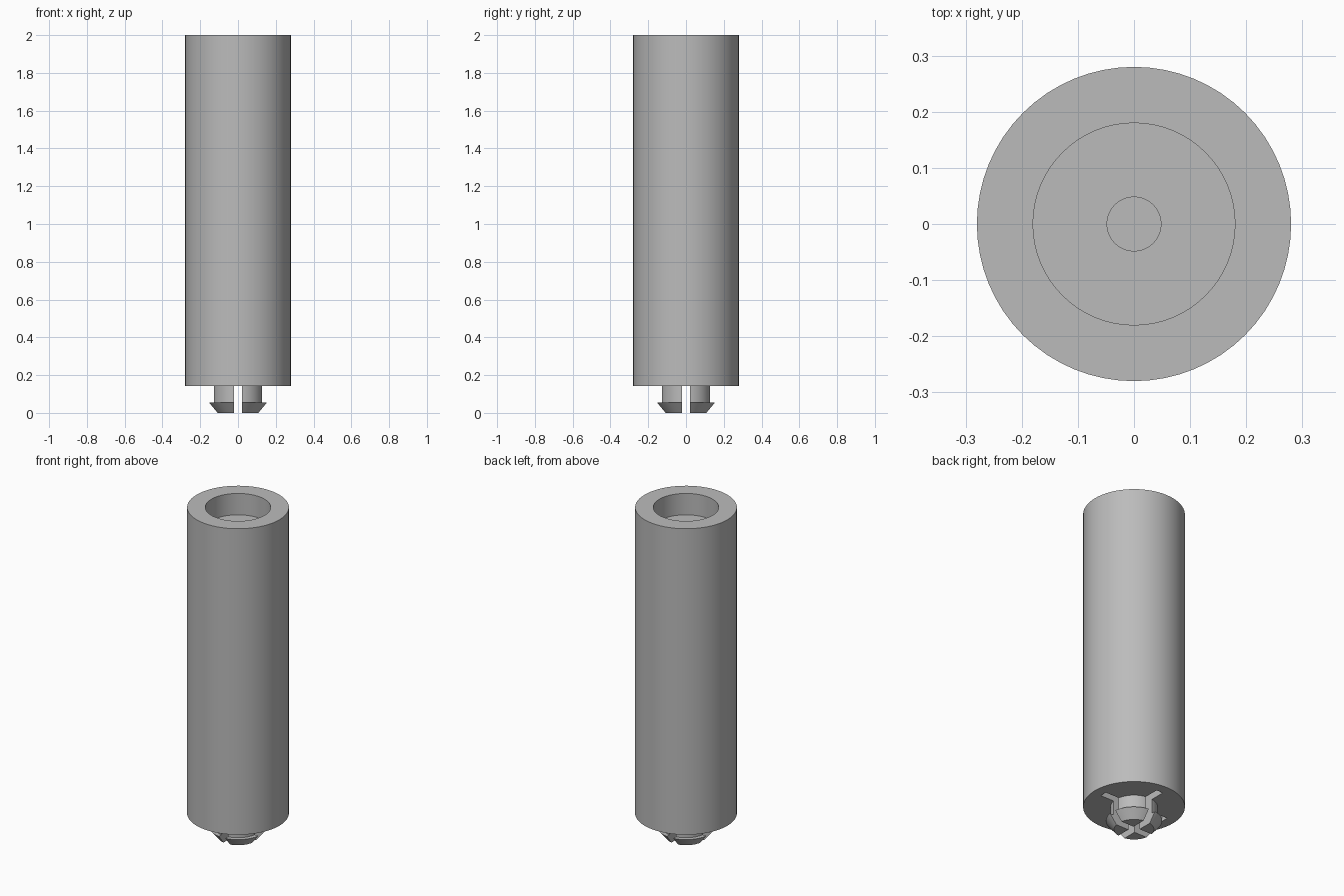
import bpy, bmesh, math
from mathutils import Matrix

cube = bpy.data.objects.get("Cube")
if cube:
    bpy.data.objects.remove(cube, do_unlink=True)

SEGMENTS = 64
BASE = 0.143      # underside of the tube
SLOT = 0.044      # width of the cross slots

grey = bpy.data.materials.new("plain_grey")
grey.use_nodes = True
grey.diffuse_color = (0.5, 0.5, 0.5, 1)
grey.node_tree.nodes["Principled BSDF"].inputs["Base Color"].default_value = (0.5, 0.5, 0.5, 1)


def finish(name, bm):
    mesh = bpy.data.meshes.new(name)
    bmesh.ops.recalc_face_normals(bm, faces=bm.faces)
    bm.to_mesh(mesh)
    bm.free()
    obj = bpy.data.objects.new(name, mesh)
    bpy.context.collection.objects.link(obj)
    mesh.materials.append(grey)
    return obj


def lathe(name, profile):
    """Spin an (r, z) profile around the vertical axis."""
    bm = bmesh.new()
    verts = [bm.verts.new((r, 0, z)) for r, z in profile]
    edges = [bm.edges.new(pair) for pair in zip(verts, verts[1:])]
    bmesh.ops.spin(bm, geom=verts + edges, cent=(0, 0, 0), axis=(0, 0, 1),
                   angle=math.tau, steps=SEGMENTS, use_duplicate=False)
    bmesh.ops.remove_doubles(bm, verts=bm.verts, dist=0.0001)
    return finish(name, bm)


def slot_cutter(name, length, width, bottom, top, angle):
    bm = bmesh.new()
    bmesh.ops.create_cube(bm, size=1, matrix=Matrix.Rotation(angle, 4, "Z")
                          @ Matrix.Translation((0, 0, (bottom + top) / 2))
                          @ Matrix.Diagonal((length, width, top - bottom, 1)))
    obj = finish(name, bm)
    obj.hide_render = True
    obj.hide_viewport = True
    obj.display_type = "WIRE"
    return obj


# Tube with a round socket and a narrow blind bore in the socket floor
tube = lathe("tube_body", [(0, BASE), (0.28, BASE), (0.28, 2), (0.18, 2),
                           (0.18, 1.87), (0.048, 1.87), (0.048, 1.7), (0, 1.7)])

# Snap peg with a barbed, tapered tip
peg = lathe("snap_peg", [(0, 0), (0.11, 0), (0.155, 0.055), (0.13, 0.055),
                         (0.13, BASE), (0, BASE)])

# Cross slots split the peg into four prongs and run into the tube underside
for i in range(2):
    cutter = slot_cutter(f"slot_cutter_{i + 1}", 0.44, SLOT, -0.1, BASE + 0.05,
                         i * math.pi / 2)
    for part in (tube, peg):
        cut = part.modifiers.new("cross_slot", "BOOLEAN")
        cut.operation = "DIFFERENCE"
        cut.solver = "EXACT"
        cut.object = cutter

# Apply the cuts, then smooth the round walls and keep the rims sharp
for part in (tube, peg):
    bpy.ops.object.select_all(action="DESELECT")
    part.select_set(True)
    bpy.context.view_layer.objects.active = part
    for cut in list(part.modifiers):
        bpy.ops.object.modifier_apply(modifier=cut.name)
    bpy.ops.object.shade_smooth_by_angle(angle=math.radians(30))
